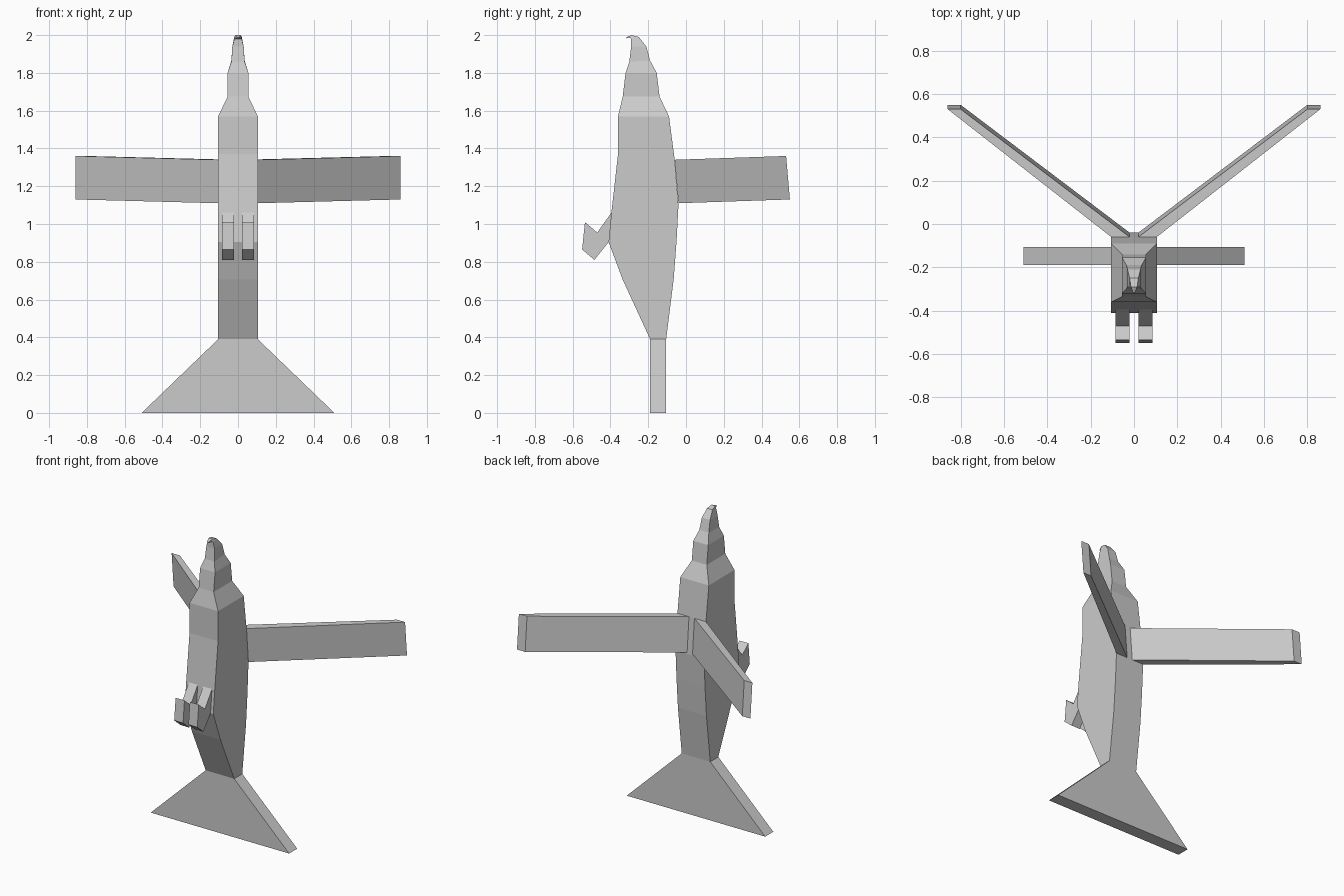
import bpy, bmesh


def loft(name, rings, mirror=False):
    """Skin a list of equal-sized point rings, with capped ends."""
    bm = bmesh.new()
    vs = [[bm.verts.new(p) for p in r] for r in rings]
    n = len(rings[0])
    for a, b in zip(vs, vs[1:]):
        for i in range(n):
            j = (i + 1) % n
            bm.faces.new((a[i], a[j], b[j], b[i]))
    bm.faces.new(vs[0][::-1])
    bm.faces.new(vs[-1])
    bmesh.ops.recalc_face_normals(bm, faces=bm.faces)
    mesh = bpy.data.meshes.new(name)
    bm.to_mesh(mesh)
    bm.free()
    ob = bpy.data.objects.new(name, mesh)
    bpy.context.collection.objects.link(ob)
    if mirror:
        mod = ob.modifiers.new("Mirror", 'MIRROR')
        mod.use_mirror_merge = False
    return ob


def section(w, yf, zf, yb, zb):
    """Box cross-section: half width, front edge, back edge."""
    return [(-w, yf, zf), (w, yf, zf), (w, yb, zb), (-w, yb, zb)]


# Body, neck, head and hooked beak in one loft
loft("body", [section(*s) for s in (
    (0.105, -0.19, 0.39, -0.105, 0.39),
    (0.105, -0.335, 0.705, -0.065, 0.71),
    (0.105, -0.41, 0.905, -0.05, 0.91),
    (0.105, -0.395, 1.06, -0.04, 1.10),
    (0.105, -0.36, 1.37, -0.06, 1.34),
    (0.105, -0.36, 1.57, -0.09, 1.57),
    (0.055, -0.335, 1.675, -0.14, 1.675),
    (0.055, -0.32, 1.80, -0.155, 1.80),
    (0.035, -0.30, 1.86, -0.19, 1.865),
    (0.03, -0.29, 1.94, -0.21, 1.94),
    (0.02, -0.29, 1.98, -0.25, 1.99),
    (0.014, -0.295, 1.985, -0.29, 2.0),
    (0.005, -0.315, 1.983, -0.317, 1.988),
)])

# Flared tail
loft("tail", [section(0.51, -0.19, 0, -0.105, 0),
              section(0.105, -0.19, 0.39, -0.105, 0.39)])

# Swept-back wings: root ring and tip ring
loft("wings", [
    [(0.02, -0.06, 1.34), (0.105, -0.06, 1.34),
     (0.105, -0.04, 1.11), (0.02, -0.04, 1.11)],
    [(0.80, 0.53, 1.36), (0.86, 0.53, 1.36),
     (0.86, 0.55, 1.13), (0.80, 0.55, 1.13)],
], mirror=True)

# Feet: side profile extruded across the width
foot = [(-0.395, 1.06), (-0.47, 0.955), (-0.535, 1.01),
        (-0.55, 0.865), (-0.485, 0.81), (-0.405, 0.91)]
loft("feet", [[(x, y, z) for y, z in foot] for x in (0.02, 0.085)], mirror=True)
